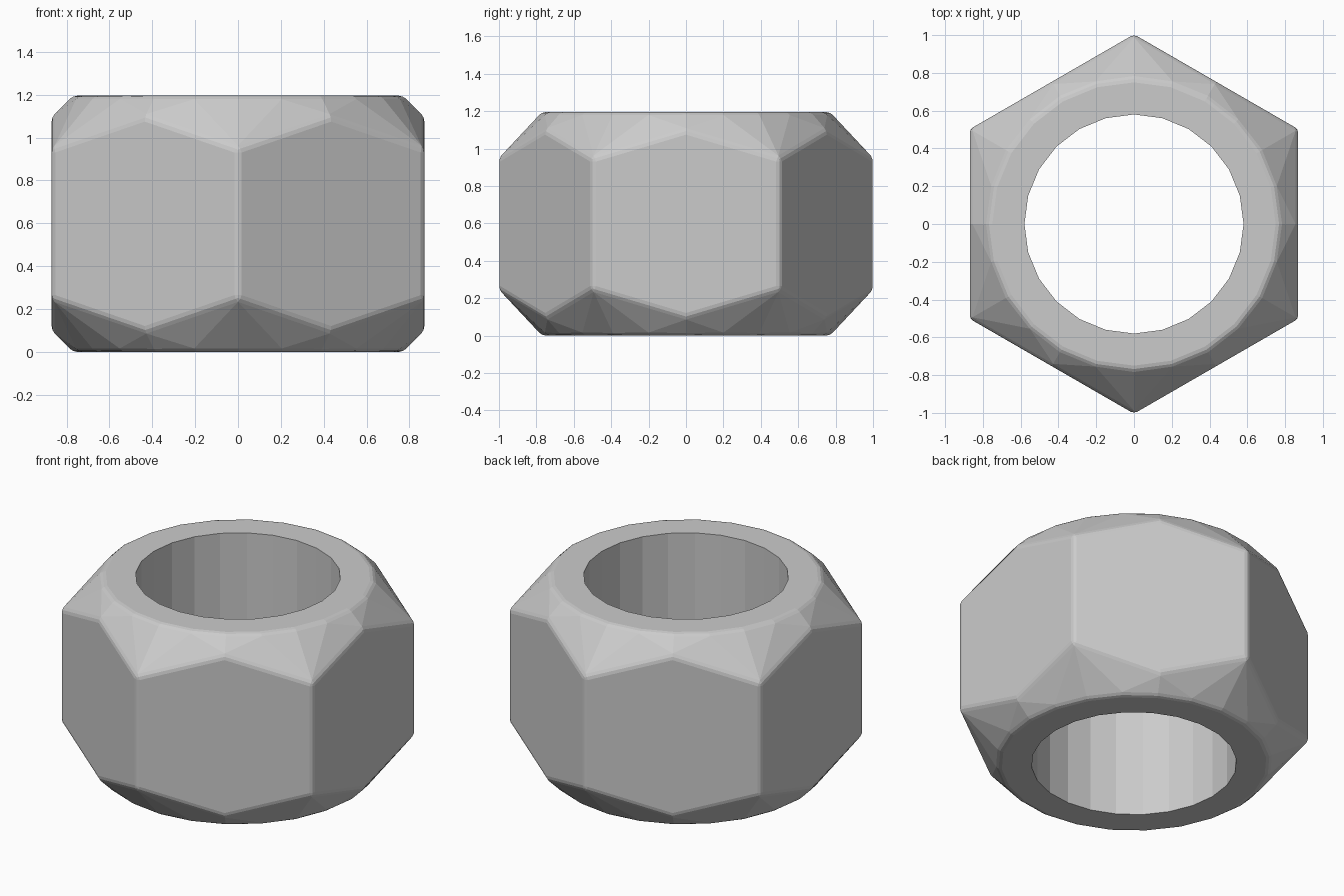
import bpy, bmesh
from math import sin, cos, pi

if "Cube" in bpy.data.objects:
    bpy.data.objects.remove(bpy.data.objects["Cube"])

H = 1.195          # height
R = 1.004          # hexagon corner radius
RING, HOLE = 0.77, 0.58
N = 24
bm = bmesh.new()


def point(r, i, z):
    a = 2 * pi * i / N + pi / 2
    return bm.verts.new((r * cos(a), r * sin(a), z))


def end_cap(top):
    """Verts of one end: hole circle, flat-face circle, wavy hexagon rim."""
    z = lambda d: H - d if top else d
    hole = [point(HOLE, i, z(0)) for i in range(N)]
    ring = [point(RING, i, z(0)) for i in range(N)]
    rim = [point(R if k % 2 == 0 else R * cos(pi / 6), 2 * k,
                 z(0.25 if k % 2 == 0 else 0.1)) for k in range(12)]
    # flat annulus
    for i in range(N):
        j = (i + 1) % N
        bm.faces.new((hole[i], ring[i], ring[j], hole[j]))
    # chamfer facets fanning out of each corner and each side middle
    for k in range(12):
        n = (k + 1) % 12
        a, b, c = ring[2 * k], ring[2 * k + 1], ring[2 * n]
        bm.faces.new((rim[k], a, b))
        bm.faces.new((rim[k], b, rim[n]))
        bm.faces.new((rim[n], b, c))
    return hole, ring, rim


hole0, ring0, rim0 = end_cap(False)
hole1, ring1, rim1 = end_cap(True)

# bore wall
for i in range(N):
    j = (i + 1) % N
    bm.faces.new((hole0[i], hole0[j], hole1[j], hole1[i]))
# six flats
for k in range(0, 12, 2):
    m, n = k + 1, (k + 2) % 12
    bm.faces.new((rim0[k], rim0[m], rim0[n], rim1[n], rim1[m], rim1[k]))
bmesh.ops.recalc_face_normals(bm, faces=bm.faces)

# soften the outer edges only
loops = [ring0, ring1, rim0, rim1]
edges = [bm.edges.get((l[i - 1], l[i])) for l in loops for i in range(len(l))]
edges += [bm.edges.get((rim0[k], rim1[k])) for k in range(0, 12, 2)]
bmesh.ops.bevel(bm, geom=edges, offset=0.02, offset_type='OFFSET', segments=2,
                profile=0.5, affect='EDGES', clamp_overlap=True)
bmesh.ops.recalc_face_normals(bm, faces=bm.faces)

mesh = bpy.data.meshes.new("hex_nut")
bm.to_mesh(mesh)
bm.free()
nut = bpy.data.objects.new("hex_nut", mesh)
bpy.context.collection.objects.link(nut)
